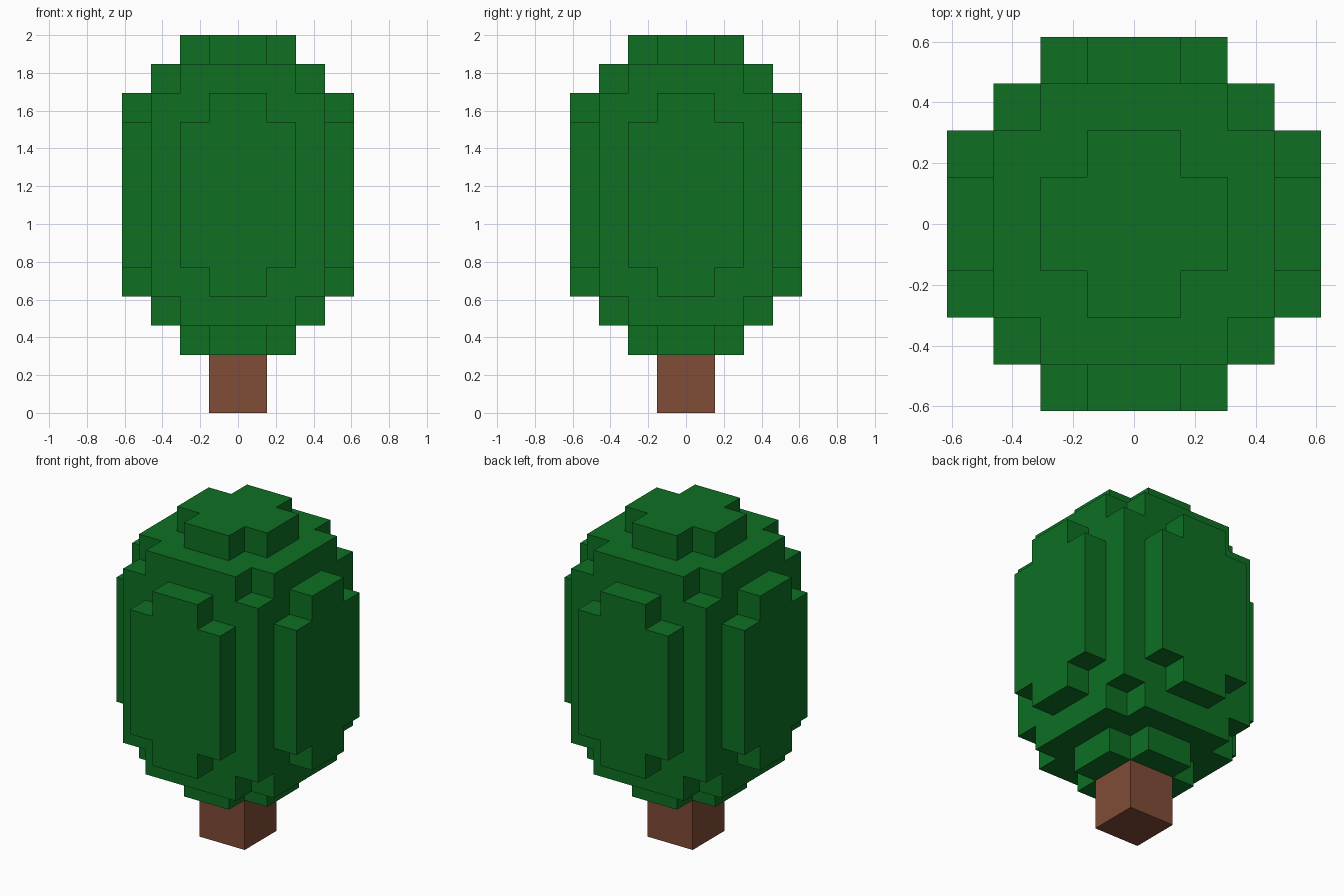
import bpy, bmesh
from mathutils import Vector

if "Cube" in bpy.data.objects:
    bpy.data.objects.remove(bpy.data.objects["Cube"])

U = 2 / 13  # edge of one cube: the tree is 13 cubes tall


def material(name, rgb):
    m = bpy.data.materials.new(name)
    m.diffuse_color = (*rgb, 1)
    m.use_nodes = True
    m.node_tree.nodes["Principled BSDF"].inputs["Base Color"].default_value = m.diffuse_color
    return m


def block_object(name, boxes, mat):
    """Outer skin of a union of boxes (half_x, half_y, z_low, z_high), in cubes."""
    cells = {(x, y, z) for hx, hy, lo, hi in boxes
             for x in range(-hx, hx) for y in range(-hy, hy) for z in range(lo, hi)}
    bm = bmesh.new()
    for cell in cells:
        for axis in range(3):
            for side in (0, 1):
                near = list(cell)
                near[axis] += 2 * side - 1
                if tuple(near) in cells:
                    continue
                a, b = (axis + 1) % 3, (axis + 2) % 3
                corners = []
                for da, db in ((0, 0), (1, 0), (1, 1), (0, 1)):
                    p = Vector(cell)
                    p[axis] += side
                    p[a] += da
                    p[b] += db
                    corners.append(bm.verts.new(p * U))
                bm.faces.new(corners if side else corners[::-1])
    bmesh.ops.remove_doubles(bm, verts=bm.verts[:], dist=0.001)
    mesh = bpy.data.meshes.new(name)
    bm.to_mesh(mesh)
    bm.free()
    mesh.materials.append(mat)
    obj = bpy.data.objects.new(name, mesh)
    bpy.context.collection.objects.link(obj)
    return obj


# Trunk
block_object("trunk", [(1, 1, 0, 2)], material("bark brown", (0.216, 0.072, 0.037)))

# Foliage: square core, cut-corner layers, cross-shaped caps, stepped side plates
foliage = [(3, 3, 4, 11)]
for p, q in ((1, 2), (2, 1)):
    foliage.append((p, q, 2, 13))          # top and bottom caps
for p, q in ((3, 2), (2, 3)):
    foliage.append((p, q, 3, 12))          # layers without corners
for half, lo, hi in ((2, 5, 10), (1, 4, 11)):
    foliage += [(half, 4, lo, hi), (4, half, lo, hi)]  # side plates
block_object("foliage", foliage, material("leaf green", (0.0044, 0.162, 0.0176)))
